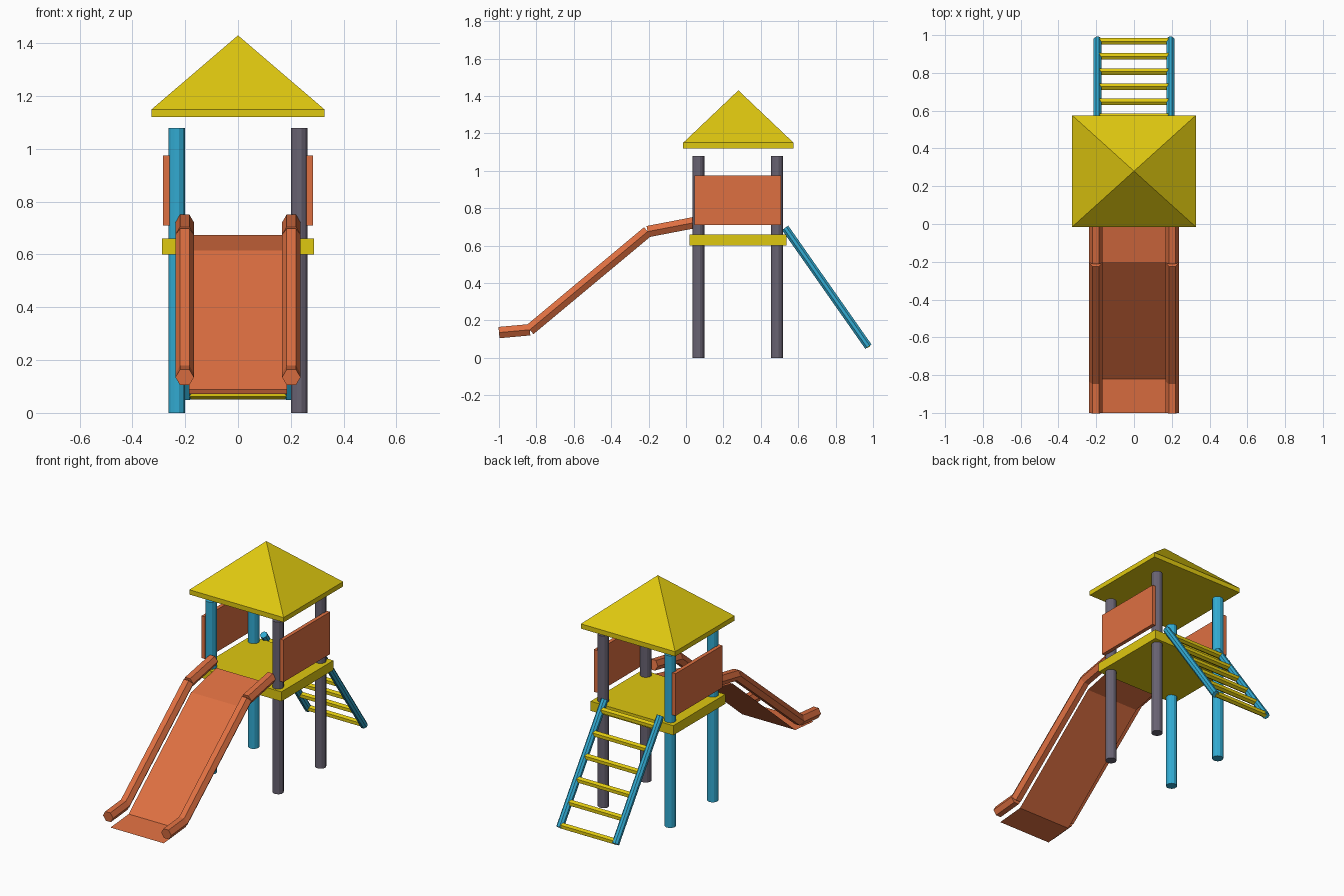
import bpy, bmesh, math
from mathutils import Vector

cube = bpy.data.objects.get("Cube")
if cube:
    bpy.data.objects.remove(cube, do_unlink=True)


def material(name, rgb):
    m = bpy.data.materials.new(name)
    m.use_nodes = True
    m.diffuse_color = (*rgb, 1)
    m.node_tree.nodes["Principled BSDF"].inputs["Base Color"].default_value = (*rgb, 1)
    return m


YELLOW = material("yellow", (0.74, 0.58, 0.005))
ORANGE = material("orange", (0.73, 0.16, 0.053))
BLUE = material("blue", (0.032, 0.41, 0.65))
GREY = material("purple grey", (0.14, 0.125, 0.17))


def finish(bm, name, mat, recalc=True):
    if recalc:
        bmesh.ops.recalc_face_normals(bm, faces=bm.faces)
    mesh = bpy.data.meshes.new(name)
    bm.to_mesh(mesh)
    bm.free()
    mesh.materials.append(mat)
    ob = bpy.data.objects.new(name, mesh)
    bpy.context.collection.objects.link(ob)
    return ob


def add_box(bm, lo, hi):
    lo, hi = Vector(lo), Vector(hi)
    for v in bmesh.ops.create_cube(bm, size=1)["verts"]:
        v.co = (lo + hi) / 2 + v.co * (hi - lo)


def box(name, lo, hi, mat):
    bm = bmesh.new()
    add_box(bm, lo, hi)
    return finish(bm, name, mat)


def rods(name, points, radius, sides, mat, side_axis=(1, 0, 0), phase=0.0):
    """Straight capped rods joining each point to the next."""
    bm = bmesh.new()
    for a, b in zip(points, points[1:]):
        a, b = Vector(a), Vector(b)
        u = Vector(side_axis)
        w = (b - a).normalized().cross(u)
        rings = []
        for p in (a, b):
            ring = []
            for i in range(sides):
                t = phase + math.tau * i / sides
                ring.append(bm.verts.new(p + radius * (u * math.cos(t) + w * math.sin(t))))
            rings.append(ring)
            bm.faces.new(ring)
        for i in range(sides):
            j = (i + 1) % sides
            bm.faces.new((rings[0][i], rings[0][j], rings[1][j], rings[1][i]))
    return finish(bm, name, mat)


MID_Y = 0.28

# Deck
box("platform", (-0.287, 0.02, 0.6), (0.287, 0.536, 0.66), YELLOW)

# Roof: thin slab whose top rises to a point
bm = bmesh.new()
add_box(bm, (-0.327, -0.015, 1.12), (0.327, 0.575, 1.15))
top = max(bm.faces, key=lambda f: f.calc_center_median().z)
bmesh.ops.poke(bm, faces=[top])
for v in bm.verts:
    if abs(v.co.x) < 0.01:
        v.co = (0, MID_Y, 1.43)
finish(bm, "roof", YELLOW)

# Posts, side panels, slide rails and ladder rails, on both sides
RAIL_PATH = [(-1.0, 0.135), (-0.835, 0.15), (-0.205, 0.675), (0.04, 0.722)]
LADDER_TOP, LADDER_BOTTOM = Vector((0, 0.53, 0.695)), Vector((0, 0.975, 0.06))
for side, label, post_mat in ((1, "left", GREY), (-1, "right", BLUE)):
    for y, place in ((0.066, "front"), (0.487, "back")):
        rods(f"{place}_{label}_post", [(side * 0.232, y, 0), (side * 0.232, y, 1.08)],
             0.033, 12, post_mat, phase=math.pi / 12)
    x0, x1 = sorted((side * 0.26, side * 0.284))
    box(f"{label}_panel", (x0, 0.045, 0.71), (x1, 0.508, 0.975), ORANGE)
    rods(f"{label}_slide_rail", [(side * 0.202, y, z) for y, z in RAIL_PATH],
         0.035, 6, ORANGE)
    shift = Vector((side * 0.193, 0, 0))
    rods(f"{label}_ladder_rail", [LADDER_TOP + shift, LADDER_BOTTOM + shift],
         0.022, 8, BLUE, phase=math.pi / 8)

# Ladder rungs
for i in range(6):
    y = 0.967 - 0.08 * i
    p = LADDER_TOP.lerp(LADDER_BOTTOM, (y - LADDER_TOP.y) / (LADDER_BOTTOM.y - LADDER_TOP.y))
    half = Vector((0.19, 0, 0))
    rods(f"ladder_rung_{i + 1}", [p - half, p + half], 0.02, 6, YELLOW,
         side_axis=(0, 0, 1))

# Slide bed: a bent sheet
bm = bmesh.new()
BED_PATH = [(-1.0, 0.072), (-0.82, 0.088), (-0.2, 0.615), (0.05, 0.673)]
rows = [[bm.verts.new((x, y, z)) for x in (-0.185, 0.185)] for y, z in BED_PATH]
for a, b in zip(rows, rows[1:]):
    bm.faces.new((a[0], a[1], b[1], b[0]))
finish(bm, "slide_bed", ORANGE, recalc=False)
